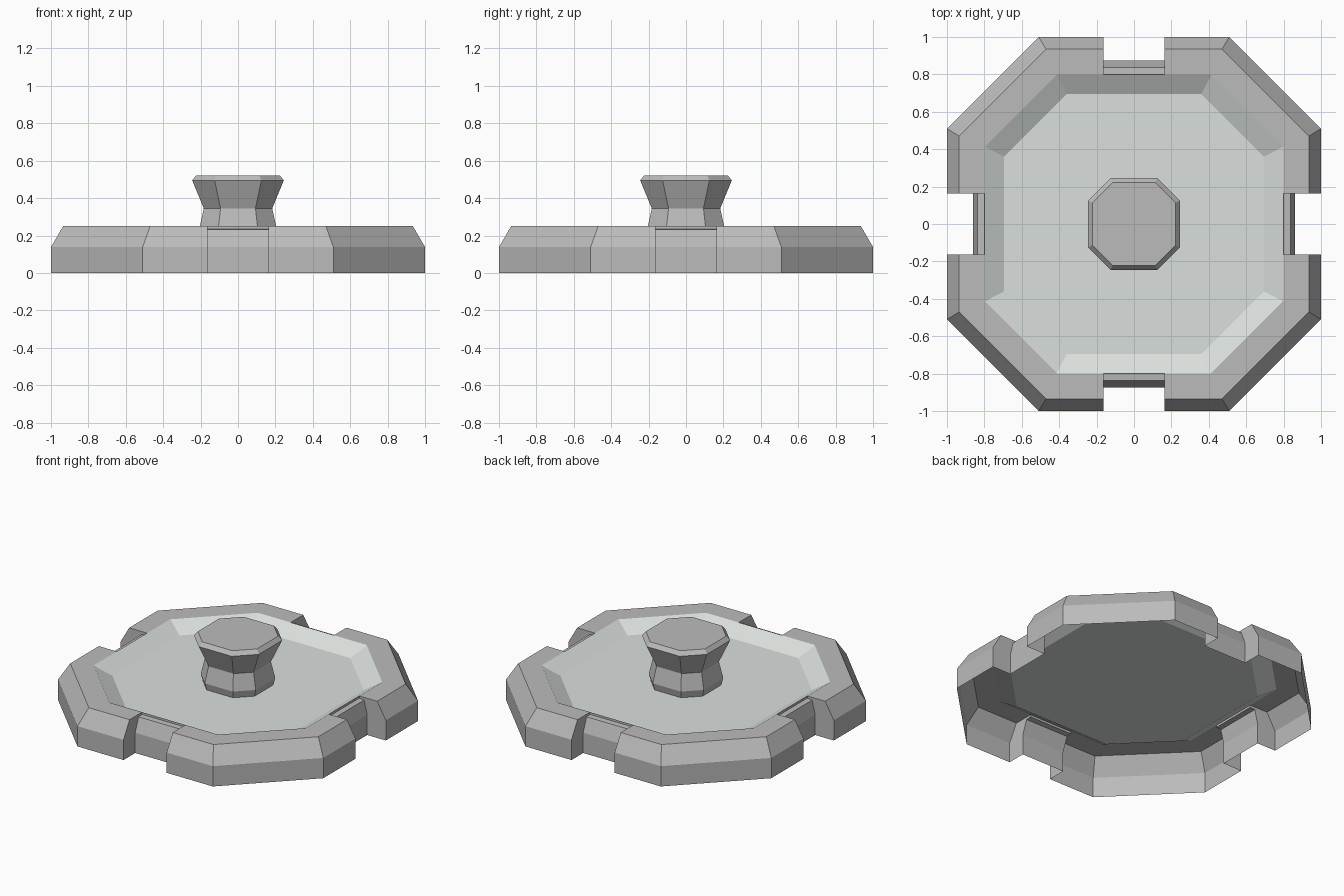
import bpy, bmesh
from mathutils import Matrix
from math import radians

if "Cube" in bpy.data.objects:
    bpy.data.objects.remove(bpy.data.objects["Cube"])

FLOOR = .187  # height of the sunken panel


def make(name, bm, mat=None):
    bmesh.ops.remove_doubles(bm, verts=bm.verts, dist=0.0005)
    bmesh.ops.recalc_face_normals(bm, faces=bm.faces)
    me = bpy.data.meshes.new(name)
    bm.to_mesh(me)
    bm.free()
    ob = bpy.data.objects.new(name, me)
    bpy.context.collection.objects.link(ob)
    if mat:
        me.materials.append(mat)
    return ob


def octagon(bm, r, c, z):
    pts = [(c, -r), (r, -c), (r, c), (c, r), (-c, r), (-r, c), (-r, -c), (-c, -r)]
    return [bm.verts.new((x, y, z)) for x, y in pts]


def bridge(bm, a, b):
    n = len(a)
    for i in range(n):
        j = (i + 1) % n
        bm.faces.new((a[i], a[j], b[j], b[i]))


# Hollow rim: (distance, half side length, height), from outer foot to inner lip
RIM = [(1, .51, 0), (1, .51, .138), (.935, .47, .25), (.80, .41, .25)]
W = .163  # half width of each notch


def rim_quarter(bm, depth):
    """One straight side with its notch, plus the diagonal side next to it."""
    def face(*pts):
        new = bm.faces.new([bm.verts.new(p) for p in pts])
        made.extend(new.verts)
    made = []
    for (r0, c0, z0), (r1, c1, z1) in zip(RIM, RIM[1:]):
        face((c0, -r0, z0), (r0, -c0, z0), (r1, -c1, z1), (c1, -r1, z1))
        for s in (-1, 1):
            face((s * W, -r0, z0), (s * c0, -r0, z0), (s * c1, -r1, z1), (s * W, -r1, z1))
    # recessed notch wall and its two cheeks
    back = [(depth, 0), (depth, .138), (.837, .232), (.80, .235), (.80, .25)]
    for (r0, z0), (r1, z1) in zip(back, back[1:]):
        face((-W, -r0, z0), (W, -r0, z0), (W, -r1, z1), (-W, -r1, z1))
    for s in (-1, 1):
        face(*[(s * W, -r, z) for r, _, z in RIM],
             *[(s * W, -r, z) for r, z in reversed(back[:4])])
    return made


bm = bmesh.new()
for k in range(4):
    verts = rim_quarter(bm, .86 if k % 2 else .874)
    bmesh.ops.rotate(bm, verts=verts, matrix=Matrix.Rotation(radians(90 * k), 3, 'Z'))
bm_rim = make("rim", bm)

# Pale sunken panel with sloping sides
pale = bpy.data.materials.new("pale_panel")
pale.diffuse_color = (.70, .74, .72, 1)
pale.use_nodes = True
pale.node_tree.nodes["Principled BSDF"].inputs["Base Color"].default_value = pale.diffuse_color
bm = bmesh.new()
lip = octagon(bm, .80, .415, .25)
floor = octagon(bm, .695, .36, FLOOR)
bridge(bm, lip, floor)
bm.faces.new(floor)
make("panel", bm, pale)

# Waisted eight-sided knob
grey = bpy.data.materials.new("dark_grey")
grey.diffuse_color = (.5, .5, .5, 1)
grey.use_nodes = True
grey.node_tree.nodes["Principled BSDF"].inputs["Base Color"].default_value = grey.diffuse_color
bm_rim.data.materials.append(grey)
bm = bmesh.new()
KNOB = [(.195, FLOOR), (.207, .235), (.183, .345), (.245, .495), (.223, .522)]
loops = [octagon(bm, r, r * .51, z) for r, z in KNOB]
for a, b in zip(loops, loops[1:]):
    bridge(bm, a, b)
bm.faces.new(loops[-1])
make("knob", bm, grey)
